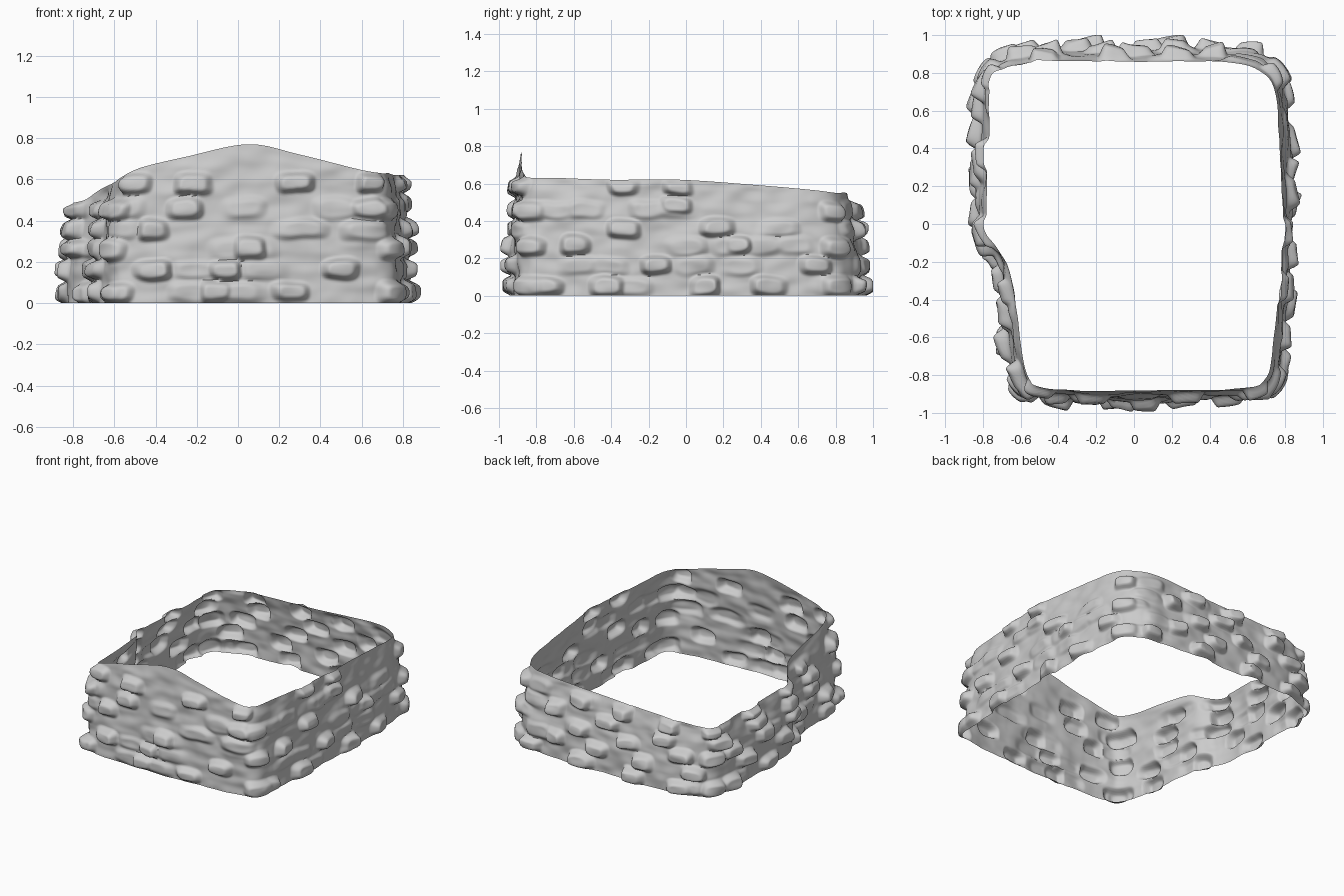
import bpy, bmesh, random
from math import pi
from mathutils import Vector, noise

if "Cube" in bpy.data.objects:
    bpy.data.objects.remove(bpy.data.objects["Cube"])

random.seed(4)
COLS, ROWS = 760, 72

# Wall path, anticlockwise: base x, y, rim x, y, rim height
PATH = [
    (-.52, -.91, -.46, -.87, .66), (-.25, -.925, -.25, -.88, .71), (.05, -.93, .05, -.88, .77),
    (.3, -.92, .3, -.88, .72), (.58, -.91, .58, -.87, .65), (.73, -.86, .69, -.82, .63),
    (.78, -.72, .73, -.7, .63), (.80, -.4, .76, -.4, .62), (.82, 0, .79, -.03, .62),
    (.82, .4, .77, .4, .59), (.80, .7, .75, .68, .565), (.73, .85, .68, .80, .55),
    (.55, .92, .5, .855, .55), (0, .935, 0, .86, .52), (-.5, .92, -.5, .86, .50),
    (-.74, .85, -.71, .81, .48), (-.81, .7, -.76, .68, .47), (-.83, .4, -.77, .4, .475),
    (-.83, .05, -.78, .03, .485), (-.79, -.09, -.74, -.1, .50), (-.72, -.2, -.67, -.22, .55),
    (-.70, -.4, -.635, -.4, .57), (-.67, -.65, -.59, -.68, .59), (-.62, -.85, -.55, -.83, .62)]


def spline(k, t):
    n = len(PATH)
    p = [PATH[(k + d) % n] for d in (-1, 0, 1, 2)]
    return [b + .5 * t * (c - a + t * (2 * a - 5 * b + 4 * c - d + t * (3 * (b - c) + d - a)))
            for a, b, c, d in zip(*p)]


# Resample the path evenly by length
dense = [spline(k, i / 60) for k in range(len(PATH)) for i in range(60)]
cum = [0]
for a, b in zip(dense, dense[1:] + dense[:1]):
    cum.append(cum[-1] + (Vector(a[:2]) - Vector(b[:2])).length)
total = cum[-1]
cols, j = [], 0
for i in range(COLS):
    s = total * i / COLS
    while cum[j + 1] < s:
        j += 1
    f = (s - cum[j]) / (cum[j + 1] - cum[j])
    cols.append([a + f * (b - a) for a, b in zip(dense[j], dense[(j + 1) % len(dense)])])


def nearest(x, y):
    i = min(range(COLS), key=lambda i: (cols[i][0] - x) ** 2 + (cols[i][1] - y) ** 2)
    return total * i / COLS


# Stones: arc position, height, half width, half height, depth, slope
stones = []


def stone(x, y, z, depth=None, w=None):
    stones.append((nearest(x, y), z, w or random.uniform(.07, .09), random.uniform(.042, .05),
                   depth or random.uniform(.042, .062), random.choice((-1, 1)) * random.uniform(.1, .4)))


FRONT = [(-.6, .05), (-.11, .055), (.25, .055), (-.41, .16), (-.06, .165), (.5, .165), (.06, .265),
         (-.42, .355), (-.26, .46), (.64, .46), (-.55, .58), (-.22, .58), (.28, .585), (.66, .585)]
RIGHT = [(-.76, .05), (-.42, .05), (.1, .05), (.45, .05), (-.16, .165), (.28, .27),
         (.7, .16), (-.6, .27), (-.33, .355), (.18, .37), (-.03, .48), (-.33, .585), (-.02, .585)]
for x, z in FRONT:
    stone(x, -.92, z)
for y, z in RIGHT:
    stone(.82, y, z)
for x, z in ((.3, .36), (.63, .35), (0, .05)):
    stone(x, -.92, z, .025, .12)

# Staggered courses on the back and left
for r, z in enumerate((.05, .16, .265, .36, .455)):
    s = nearest(.6, .9) + (r * .19) % .4
    while s < total - .15:
        c = cols[int(s / total * COLS) % COLS]
        if z < c[4] - .02:
            stone(c[0], c[1], z)
        s += random.uniform(.33, .46)

# Stones wrapping the corners
for k, z in enumerate((.05, .16, .26, .36, .45, .58)):
    for x, y, top in ((.75, -.83, .63), (.76, .81, .55), (-.78, .8, .48), (-.63, -.86, .6)):
        if z < top and k % 2 == 0:
            stone(x, y, z, .045)
# Shallow worn stones everywhere
for k in range(45):
    c = random.choice(cols)
    stone(c[0], c[1], random.choice((.05, .16, .265, .36, .46)), .016, .1)


def smooth(t):
    t = max(0, min(1, t))
    return t * t * (3 - 2 * t)


def relief(s, z, near):
    d = 0
    for s0, z0, w, h, depth, slope in near:
        u = (s - s0 + total / 2) % total - total / 2
        v = (z - z0 - .03 * slope * u) / h
        u /= w
        r = (abs(u) ** 3.5 + abs(v) ** 3) ** .3
        if r < 1.3:
            m = smooth((1.3 - r) / .65)
            e = m * depth * (1 + slope * u - .12 * v * v)
            d = (d ** 3 + max(0, e) ** 3) ** (1 / 3)
    return min(d, .075)


# Single-sheet wall surface
bm = bmesh.new()
grid = []
for i, (bx, by, rx, ry, h) in enumerate(cols):
    s = total * i / COLS
    a, b = cols[i - 4], cols[(i + 4) % COLS]
    out = Vector((b[1] - a[1], a[0] - b[0], 0)).normalized()
    near = [q for q in stones if abs((s - q[0] + total / 2) % total - total / 2) < .2]
    line = []
    for k in range(ROWS + 1):
        t = k / ROWS
        z = t * h
        p = Vector((bx + (rx - bx) * t * t, by + (ry - by) * t * t, z))
        n = noise.noise(p * 5) * .014 + noise.noise(Vector((p.x * 9, p.y * 9, z * 16))) * .009
        wob = relief(s + .016 * noise.noise(p * 9), z + .012 * noise.noise(p * 8 + Vector((5, 0, 0))), near)
        fade = 1 - .6 * smooth((t - .94) / .06)
        p += out * (n + wob) * fade
        p.x = max(-.9, min(.9, p.x))
        p.y = max(-1, min(1, p.y))
        line.append(bm.verts.new(p))
    grid.append(line)
for i in range(COLS):
    a, b = grid[i], grid[(i + 1) % COLS]
    for k in range(ROWS):
        bm.faces.new((a[k], b[k], b[k + 1], a[k + 1]))
me = bpy.data.meshes.new("stone_wall")
bm.to_mesh(me)
bm.free()
wall = bpy.data.objects.new("stone_wall", me)
bpy.context.collection.objects.link(wall)
bpy.context.view_layer.objects.active = wall
wall.select_set(True)
bpy.ops.object.shade_smooth_by_angle(angle=pi / 3)
